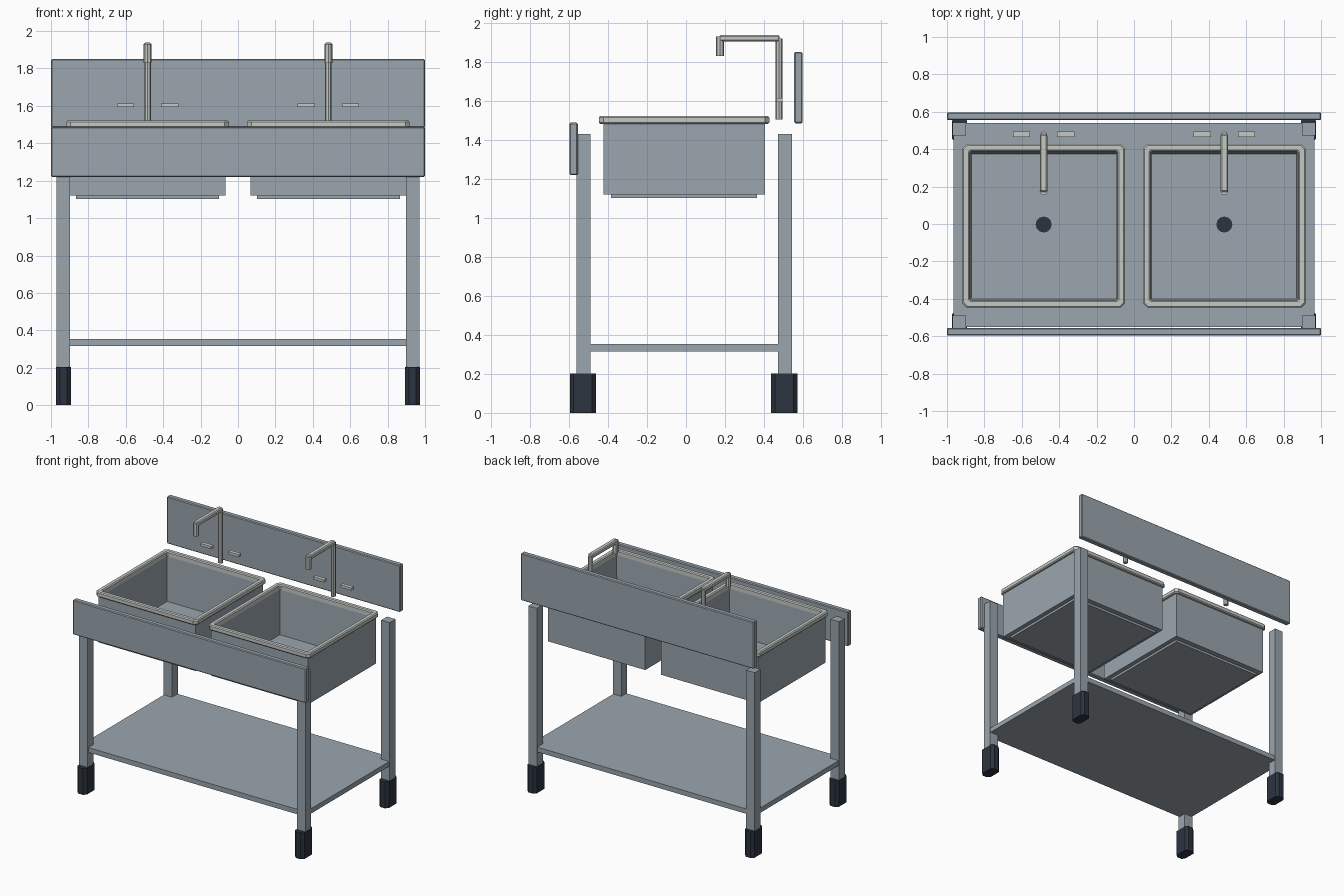
import bpy, bmesh, math
from mathutils import Vector

if "Cube" in bpy.data.objects:
    bpy.data.objects.remove(bpy.data.objects["Cube"])


def material(name, rgb):
    m = bpy.data.materials.new(name)
    m.diffuse_color = (*rgb, 1)
    m.use_nodes = True
    m.node_tree.nodes["Principled BSDF"].inputs["Base Color"].default_value = m.diffuse_color
    return m


STEEL = material("blue_grey_steel", (0.328, 0.381, 0.423))
PALE = material("pale_metal", (0.558, 0.591, 0.565))
DARK = material("dark_rubber", (0.025, 0.034, 0.051))


def finish(bm, name, mat):
    bmesh.ops.recalc_face_normals(bm, faces=bm.faces[:])
    me = bpy.data.meshes.new(name)
    bm.to_mesh(me)
    bm.free()
    me.materials.append(mat)
    ob = bpy.data.objects.new(name, me)
    bpy.context.collection.objects.link(ob)
    return ob


def loft(name, rings, mat, cap=True):
    """Rings are (x0, x1, y0, y1, z, corner chamfer); open ends are capped or joined."""
    bm = bmesh.new()
    loops = []
    for x0, x1, y0, y1, z, c in rings:
        if c:
            pts = [(x0 + c, y0), (x1 - c, y0), (x1, y0 + c), (x1, y1 - c),
                   (x1 - c, y1), (x0 + c, y1), (x0, y1 - c), (x0, y0 + c)]
        else:
            pts = [(x0, y0), (x1, y0), (x1, y1), (x0, y1)]
        loops.append([bm.verts.new((x, y, z)) for x, y in pts])
    pairs = list(zip(loops, loops[1:]))
    if cap:
        bm.faces.new(loops[0])
        bm.faces.new(loops[-1])
    else:
        pairs.append((loops[-1], loops[0]))
    for a, b in pairs:
        n = len(a)
        for i in range(n):
            j = (i + 1) % n
            bm.faces.new((a[i], a[j], b[j], b[i]))
    return finish(bm, name, mat)


def box(name, x0, x1, y0, y1, z0, z1, mat, chamfer=0, bevel=0):
    ob = loft(name, [(x0, x1, y0, y1, z0, chamfer), (x0, x1, y0, y1, z1, chamfer)], mat)
    if bevel:
        mod = ob.modifiers.new("bevel", "BEVEL")
        mod.width = bevel
        mod.segments = 1
    return ob


def rod(name, a, b, r, mat, sides=8):
    a, b = Vector(a), Vector(b)
    bm = bmesh.new()
    bmesh.ops.create_cone(bm, cap_ends=True, segments=sides, radius1=r, radius2=r,
                          depth=(b - a).length)
    bmesh.ops.rotate(bm, verts=bm.verts[:],
                     matrix=(b - a).to_track_quat('Z', 'Y').to_matrix())
    bmesh.ops.translate(bm, verts=bm.verts[:], vec=(a + b) / 2)
    return finish(bm, name, mat)


# Panels and lower shelf
box("front_panel", -1, 1, -0.597, -0.555, 1.22, 1.488, STEEL, bevel=0.006)
box("back_panel", -1, 1, 0.555, 0.597, 1.485, 1.85, STEEL, bevel=0.006)
box("lower_shelf", -0.966, 0.966, -0.55, 0.54, 0.315, 0.353, STEEL)

for sx, side in ((-1, "left"), (1, "right")):
    # Legs with rubber feet
    for yc, end in ((-0.525, "front"), (0.508, "back")):
        x0, x1 = sorted((sx * 0.897, sx * 0.97))
        box(f"{end}_{side}_leg", x0, x1, yc - 0.036, yc + 0.036, 0.15, 1.43, STEEL)
        x0, x1 = sorted((sx * 0.893, sx * 0.973))
        yf = yc - 0.004
        box(f"{end}_{side}_foot", x0, x1, yf - 0.067, yf + 0.067, 0, 0.203, DARK, chamfer=0.02)

    xc, yc = sx * 0.483, -0.01

    def ring(hx, hy, z, c=0):
        return (xc - hx, xc + hx, yc - hy, yc + hy, z, c)

    # Hollow basin with raised bottom plate
    loft(f"{side}_basin", [ring(0.416, 0.414, 1.12), ring(0.416, 0.414, 1.49),
                           ring(0.398, 0.4, 1.49), ring(0.387, 0.385, 1.14)], STEEL)
    p = ring(0.382, 0.374, 0)
    box(f"{side}_basin_base", *p[:4], 1.102, 1.122, STEEL)

    # Pale rim with chamfered corners and edges
    loft(f"{side}_rim", [ring(0.428, 0.43, 1.482, 0.02), ring(0.435, 0.437, 1.489, 0.023),
                         ring(0.435, 0.437, 1.514, 0.023), ring(0.428, 0.43, 1.521, 0.02),
                         ring(0.403, 0.405, 1.521, 0.01), ring(0.396, 0.398, 1.514, 0.008),
                         ring(0.396, 0.398, 1.482, 0.008)], PALE, cap=False)

    # Drain
    rod(f"{side}_drain", (xc, -0.003, 1.135), (xc, -0.003, 1.146), 0.043, DARK, 12)

    # Tap: column, arm and spout
    rod(f"{side}_tap_column", (xc, 0.477, 1.505), (xc, 0.477, 1.92), 0.018, PALE)
    box(f"{side}_tap_arm", xc - 0.02, xc + 0.02, 0.172, 0.48, 1.904, 1.938, PALE, bevel=0.007)
    rod(f"{side}_tap_spout", (xc, 0.175, 1.83), (xc, 0.175, 1.93), 0.021, PALE)

    # Tap handles
    for s, n in ((-1, "left"), (1, "right")):
        hx = xc + s * 0.118
        box(f"{side}_tap_{n}_handle", hx - 0.046, hx + 0.046, 0.465, 0.495, 1.594, 1.614, PALE)
